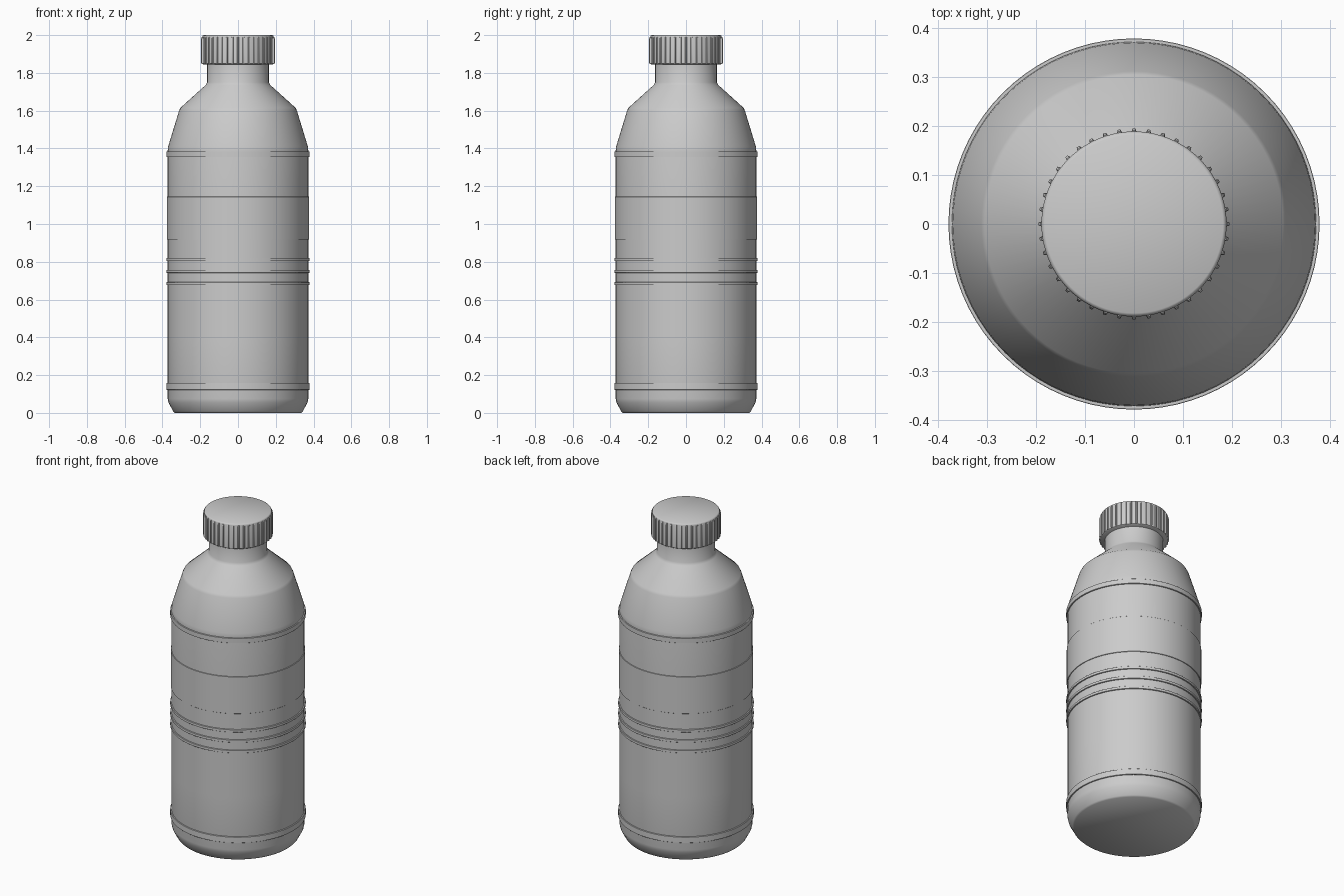
import bpy, bmesh, math

if "Cube" in bpy.data.objects:
    bpy.data.objects.remove(bpy.data.objects["Cube"])

SEG = 80
grey = bpy.data.materials.new("plain_grey")
grey.diffuse_color = (0.6, 0.6, 0.6, 1)
grey.use_nodes = True
grey.node_tree.nodes["Principled BSDF"].inputs["Base Color"].default_value = grey.diffuse_color


def finish(name, bm, angle):
    bmesh.ops.recalc_face_normals(bm, faces=bm.faces)
    me = bpy.data.meshes.new(name)
    bm.to_mesh(me)
    bm.free()
    me.materials.append(grey)
    ob = bpy.data.objects.new(name, me)
    bpy.context.collection.objects.link(ob)
    bpy.context.view_layer.objects.active = ob
    ob.select_set(True)
    bpy.ops.object.shade_smooth_by_angle(angle=math.radians(angle))
    ob.select_set(False)
    return ob


def lathe(name, profile, angle=35, closed=False):
    """Turn (radius, z) points around z; open profiles get end caps."""
    bm = bmesh.new()
    rings = []
    for r, z in profile:
        rings.append([bm.verts.new((r * math.cos(i * math.tau / SEG),
                                    r * math.sin(i * math.tau / SEG), z))
                      for i in range(SEG)])
    pairs = list(zip(rings, rings[1:]))
    if closed:
        pairs.append((rings[-1], rings[0]))
    for a, b in pairs:
        for i in range(SEG):
            j = (i + 1) % SEG
            bm.faces.new((a[i], a[j], b[j], b[i]))
    if not closed:
        bm.faces.new(rings[0])
        bm.faces.new(rings[-1])
    return finish(name, bm, angle)


def band(name, z0, z1, r, inner=0.36, soft=0.001):
    return lathe(name, [(inner, z0), (r - soft, z0), (r, z0 + soft),
                        (r, z1 - soft), (r - soft, z1), (inner, z1)], 30, True)


# Bottle shell, base to neck
lathe("bottle_body", [(0.335, 0), (0.343, 0.008), (0.368, 0.055), (0.372, 0.075),
                      (0.372, 0.4), (0.372, 1.0), (0.372, 1.39), (0.370, 1.41),
                      (0.312, 1.60), (0.305, 1.615), (0.172, 1.735),
                      (0.163, 1.75), (0.163, 1.87)], 75)

# Raised rings around the body
band("base_ring", 0.122, 0.158, 0.379)
for k, z in enumerate((0.676, 0.741, 0.804)):
    band(f"grip_ring_{k + 1}", z, z + 0.016, 0.379)
band("shoulder_ring", 1.354, 1.384, 0.379)

# Wrap-around label
band("label", 0.917, 1.145, 0.376)

# Screw cap
lathe("cap", [(0.184, 1.845), (0.189, 1.849), (0.189, 1.991),
              (0.187, 1.997), (0.182, 2.0)], 50)

# Grip ribs around the cap
bm = bmesh.new()
RIBS = 40
for k in range(RIBS):
    t = k * math.tau / RIBS
    c, s = math.cos(t), math.sin(t)
    loops = []
    for z, out in ((1.848, 0.193), (1.853, 0.195), (1.982, 0.195), (1.991, 0.191)):
        loops.append([bm.verts.new((r * c - w * s, r * s + w * c, z))
                      for r, w in ((0.186, -0.006), (out, -0.003),
                                   (out, 0.003), (0.186, 0.006))])
    for a, b in zip(loops, loops[1:]):
        for i in range(4):
            j = (i + 1) % 4
            bm.faces.new((a[i], a[j], b[j], b[i]))
    bm.faces.new(loops[0])
    bm.faces.new(loops[-1])
finish("cap_ribs", bm, 30)
